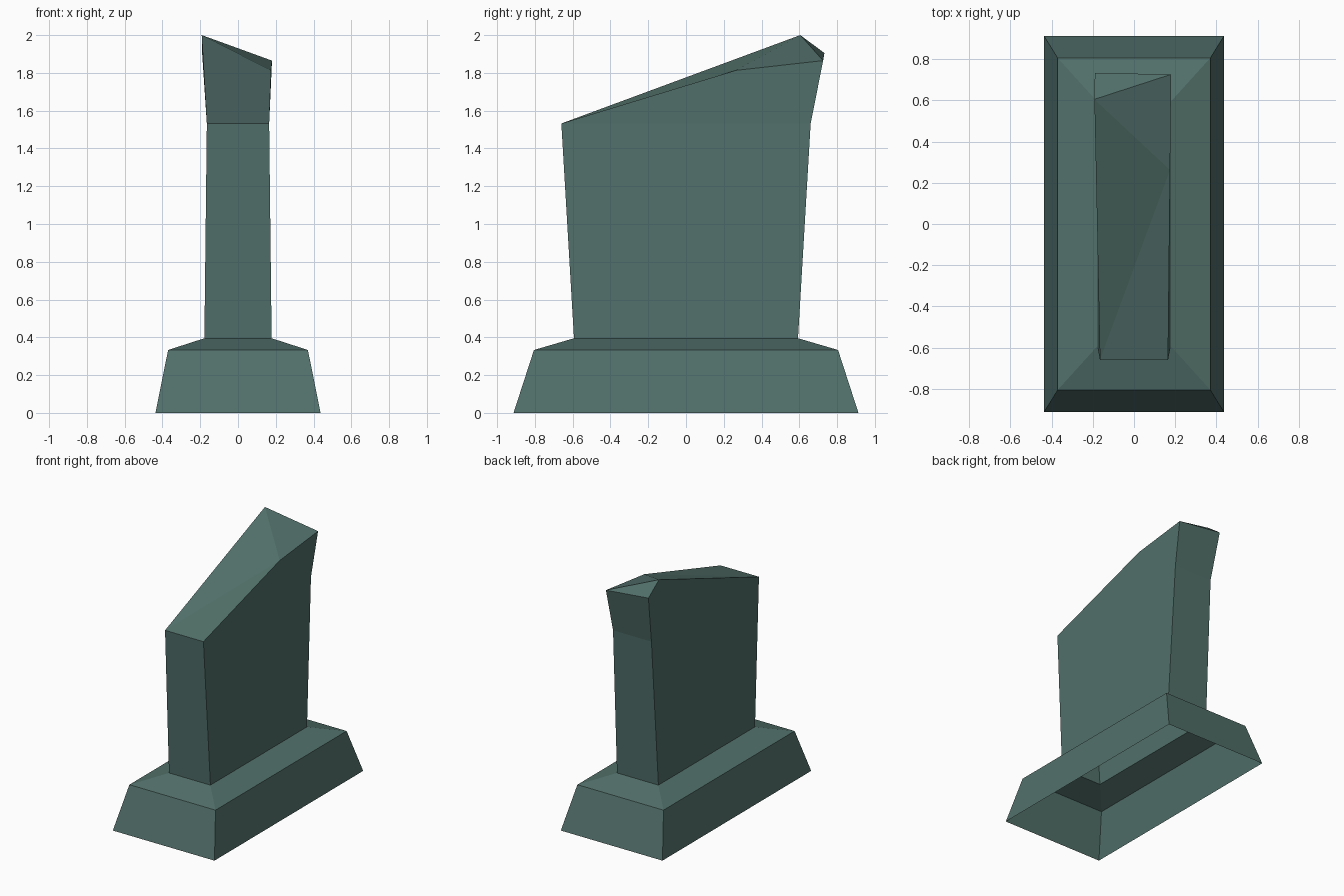
import bpy, bmesh

if "Cube" in bpy.data.objects:
    bpy.data.objects.remove(bpy.data.objects["Cube"])

stone = bpy.data.materials.new("weathered green stone")
stone.diffuse_color = (0.084, 0.162, 0.144, 1.0)
stone.use_nodes = True
stone.node_tree.nodes["Principled BSDF"].inputs["Base Color"].default_value = stone.diffuse_color

bm = bmesh.new()


def ring(hx, hy, z):
    """Rectangle of vertices: front left, front right, back right, back left."""
    return [bm.verts.new((sx * hx, sy * hy, z))
            for sx, sy in ((-1, -1), (1, -1), (1, 1), (-1, 1))]


def bridge(a, b):
    for i in range(4):
        j = (i + 1) % 4
        bm.faces.new((a[i], a[j], b[j], b[i]))


# Hollow plinth, open underneath, with a sloped shoulder
foot = ring(0.437, 0.913, 0.0)
shoulder = ring(0.37, 0.805, 0.333)
neck = ring(0.178, 0.593, 0.395)
bridge(foot, shoulder)
bridge(shoulder, neck)

# Slab, widening upwards from front to back
waist = ring(0.165, 0.66, 1.532)
bridge(neck, waist)
fl, fr, br, bl = waist

# Broken slanted top
peak = bm.verts.new((-0.192, 0.605, 2.0))
back_left = bm.verts.new((-0.19, 0.733, 1.905))
back_right = bm.verts.new((0.18, 0.726, 1.865))
crease = bm.verts.new((0.175, 0.262, 1.813))
for f in ((br, bl, back_left, back_right),      # back
          (fr, br, back_right, crease),         # right side
          (bl, fl, peak, back_left),            # left side
          (fl, fr, crease), (fl, crease, peak),  # front slope
          (crease, back_right, peak),           # upper slope
          (peak, back_right, back_left)):       # back chamfer
    bm.faces.new(f)

bmesh.ops.recalc_face_normals(bm, faces=bm.faces)
mesh = bpy.data.meshes.new("stone_monument")
bm.to_mesh(mesh)
bm.free()
mesh.materials.append(stone)
bpy.context.collection.objects.link(bpy.data.objects.new("stone_monument", mesh))
